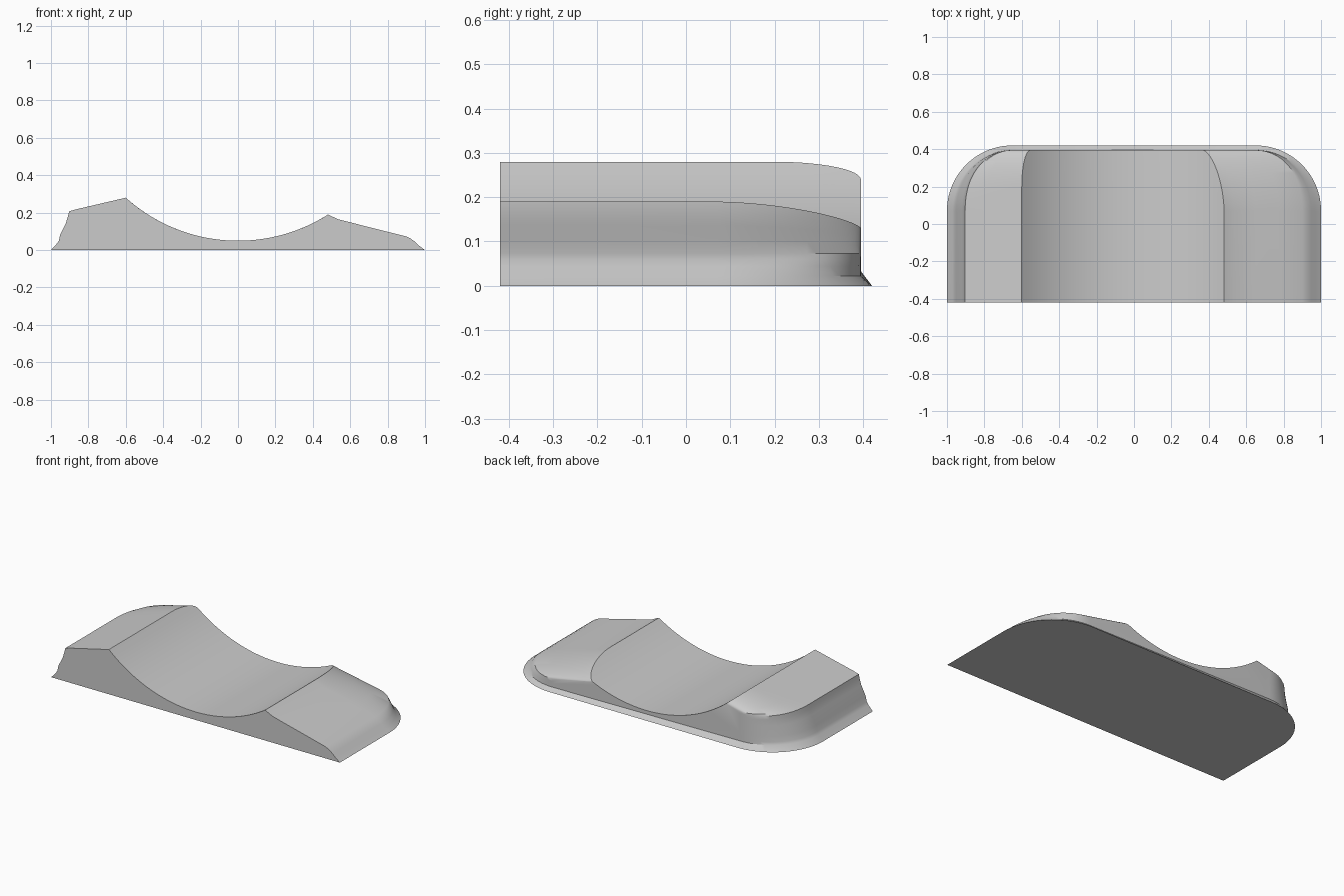
import bpy, bmesh, math

cube = bpy.data.objects.get("Cube")
if cube:
    bpy.data.objects.remove(cube, do_unlink=True)

FRONT, CORNER_Y, CORNER_X, RADIUS = -0.42, 0.07, 0.65, 0.35
BACK_INSET = 0.025
SCOOP_R, SCOOP_FLOOR = 0.898, 0.05
ARC_STEPS, SCOOP_STEPS = 20, 32

# Side walls as (inset, height), from the base up to the crest
LEFT_WALL = [(0, 0), (0.03, 0.033), (0.042, 0.05), (0.05, 0.085), (0.08, 0.145),
             (0.092, 0.185), (0.097, 0.207), (0.13, 0.217)]
RIGHT_WALL = [(0, 0), (0.03, 0.022), (0.053, 0.044), (0.075, 0.06), (0.1, 0.073)]


def scoop_z(x):
    return SCOOP_FLOOR + SCOOP_R - math.sqrt(SCOOP_R ** 2 - x * x)


def scoop_x(z):
    return math.sqrt(SCOOP_R ** 2 - (SCOOP_R + SCOOP_FLOOR - z) ** 2)


def ridge_z(y, start, low, high, p, q):
    """Height of a scoop ridge, rounding down towards the back."""
    u = min(1, max(0, (y - start) / (CORNER_Y + RADIUS - BACK_INSET - start)))
    return low + (high - low) * (1 - u ** p) ** q


def half_section(side, wall, angle, straight_y, ridge, dip):
    """One side of a cross-section: flared wall, crest and sloping top."""
    pts = []
    t = math.sin(angle) ** 2
    for inset, z in wall:
        back = min(inset, BACK_INSET)
        x = CORNER_X + (RADIUS - inset * (1 - t) - back * t) * math.cos(angle)
        y = straight_y + (RADIUS - inset * (1 - t) - back * t) * math.sin(angle)
        # the flare steepens against the back
        pts.append((side * x, y, z))
    cx, cy, cz = pts[-1]
    rz = ridge_z(cy, *ridge)
    rx = side * scoop_x(rz)
    for f in (0.3, 0.6, 0.87):
        drop = dip * (1 - t) * f if f < 1 else 0
        pts.append((cx + (rx - cx) * f, cy, cz + (rz - cz) * f - drop))
    pts.append((rx, cy, rz))
    return pts


def section(angle, y):
    left = half_section(-1, LEFT_WALL, angle, y, (0.2, 0.24, 0.28, 2, 0.5), 0)
    right = half_section(1, RIGHT_WALL, angle, y, (0.07, 0.13, 0.19, 1.7, 0.7), 0.012)
    a, b = left[-1], right[-1]
    scoop = []
    for i in range(1, SCOOP_STEPS):
        f = i / SCOOP_STEPS
        x = a[0] + (b[0] - a[0]) * f
        scoop.append((x, a[1] + (b[1] - a[1]) * f, scoop_z(x)))
    return left + scoop + right[::-1]


# Cross-sections from the flat front, around the corners, to the back
stations = [section(0, FRONT)]
stations += [section(i / ARC_STEPS * math.pi / 2, CORNER_Y) for i in range(ARC_STEPS + 1)]

bm = bmesh.new()
rows = [[bm.verts.new(p) for p in s] for s in stations]
for r0, r1 in zip(rows, rows[1:]):
    for i in range(len(r0) - 1):
        bm.faces.new((r0[i], r0[i + 1], r1[i + 1], r1[i]))
bm.faces.new(rows[0])                                             # flat front
last = rows[-1]
bm.faces.new(last[1:-1])                                          # back wall
bm.faces.new((last[0], last[1], last[-2], last[-1]))              # back flare
bm.faces.new([r[0] for r in rows] + [r[-1] for r in rows[::-1]])  # underside
bmesh.ops.recalc_face_normals(bm, faces=bm.faces)
mesh = bpy.data.meshes.new("cradle_block")
bm.to_mesh(mesh)
bm.free()

block = bpy.data.objects.new("cradle_block", mesh)
bpy.context.collection.objects.link(block)

# Plain grey finish
grey = bpy.data.materials.new("plain_grey")
grey.use_nodes = True
color = (0.6, 0.6, 0.6, 1)
grey.diffuse_color = color
grey.node_tree.nodes["Principled BSDF"].inputs["Base Color"].default_value = color
mesh.materials.append(grey)

bpy.context.view_layer.objects.active = block
block.select_set(True)
bpy.ops.object.shade_smooth_by_angle(angle=math.radians(30))
